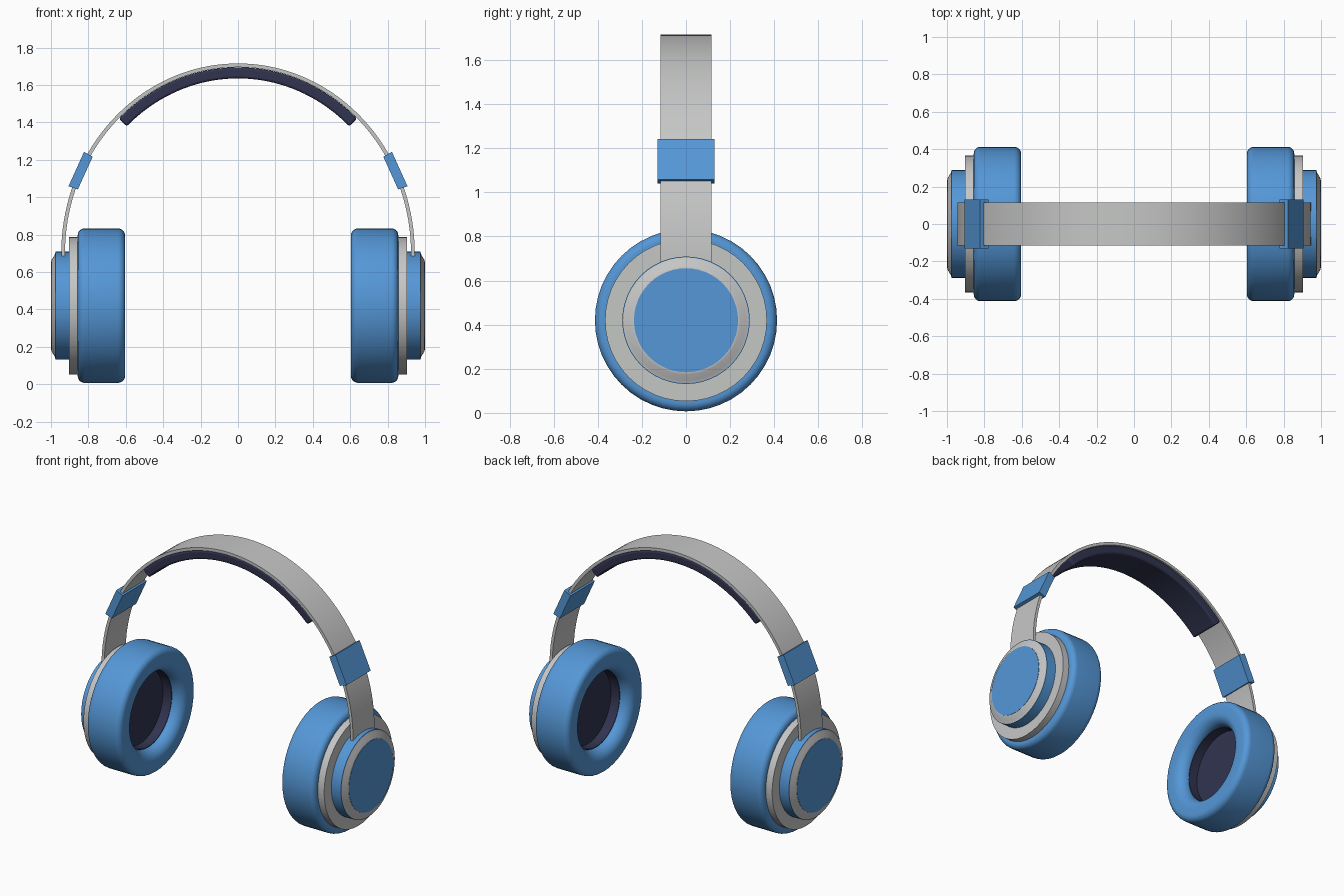
import bpy, bmesh, math

cube = bpy.data.objects.get("Cube")
if cube:
    bpy.data.objects.remove(cube, do_unlink=True)


def material(name, rgb):
    m = bpy.data.materials.new(name)
    m.use_nodes = True
    m.diffuse_color = (*rgb, 1)
    bsdf = next(n for n in m.node_tree.nodes if n.type == 'BSDF_PRINCIPLED')
    bsdf.inputs["Base Color"].default_value = (*rgb, 1)
    return m


BLUE = material("sky blue", (0.09, 0.31, 0.68))
GREY = material("light grey", (0.56, 0.57, 0.56))
DARK = material("dark navy", (0.030, 0.034, 0.078))

CUP_Z = 0.42                           # height of the ear cup axis
ARC_A, ARC_B, ARC_Z = 0.935, 1.005, 0.70   # headband half ellipse


def finish(name, bm, mat, angle=35, bevel=0):
    bmesh.ops.remove_doubles(bm, verts=bm.verts, dist=1e-5)
    bmesh.ops.recalc_face_normals(bm, faces=bm.faces)
    mesh = bpy.data.meshes.new(name)
    bm.to_mesh(mesh)
    bm.free()
    ob = bpy.data.objects.new(name, mesh)
    bpy.context.collection.objects.link(ob)
    mesh.materials.append(mat)
    if bevel:
        mod = ob.modifiers.new("Bevel", 'BEVEL')
        mod.width, mod.segments, mod.limit_method = bevel, 3, 'ANGLE'
        mod.angle_limit = math.radians(50)
    bpy.ops.object.select_all(action='DESELECT')
    ob.select_set(True)
    bpy.context.view_layer.objects.active = ob
    bpy.ops.object.shade_smooth_by_angle(angle=math.radians(angle))
    return ob


def loft(bm, rings, closed):
    """Join rings of points with quads; cap the ends of an open loft."""
    rows = [[bm.verts.new(p) for p in ring] for ring in rings]
    n = len(rows[0])
    for i in range(len(rows) - (0 if closed else 1)):
        a, b = rows[i], rows[(i + 1) % len(rows)]
        for j in range(n):
            k = (j + 1) % n
            bm.faces.new((a[j], a[k], b[k], b[j]))
    if not closed:
        bm.faces.new(rows[0])
        bm.faces.new(rows[-1])


def lathe(name, profile, mat, side, segs=48):
    """Spin a closed (x, radius) profile about the ear cup axis."""
    rings = []
    for i in range(segs):
        t = 2 * math.pi * i / segs
        rings.append([(side * x, r * math.sin(t), CUP_Z + r * math.cos(t))
                      for x, r in profile])
    bm = bmesh.new()
    loft(bm, rings, True)
    bmesh.ops.dissolve_degenerate(bm, dist=1e-5, edges=bm.edges)
    return finish(name, bm, mat)


def disc(x0, x1, r):
    return [(x0, 0), (x0, r), (x1, r), (x1, 0)]


def fillet(cx, cr, rad, a0, a1, n=8):
    return [(cx + rad * math.cos(math.radians(a0 + (a1 - a0) * i / n)),
             cr + rad * math.sin(math.radians(a0 + (a1 - a0) * i / n)))
            for i in range(n + 1)]


def arc_point(t, offset):
    nx, nz = math.cos(t) / ARC_A, math.sin(t) / ARC_B
    l = math.hypot(nx, nz)
    return (ARC_A * math.cos(t) + offset * nx / l,
            ARC_Z + ARC_B * math.sin(t) + offset * nz / l)


def strip(name, t0, t1, n, lo, hi, half_w, mat, bevel=0, tail=None):
    """Sweep a rectangle along the headband arc."""
    sections = [(arc_point(t0 + (t1 - t0) * i / n, lo),
                 arc_point(t0 + (t1 - t0) * i / n, hi)) for i in range(n + 1)]
    if tail:                            # straight ends going down into the cups
        (a, b), (c, d) = sections[0], sections[-1]
        sections.insert(0, ((a[0], tail), (b[0], tail)))
        sections.append(((c[0], tail), (d[0], tail)))
    rings = [[(p[0], -half_w, p[1]), (q[0], -half_w, q[1]),
              (q[0], half_w, q[1]), (p[0], half_w, p[1])] for p, q in sections]
    bm = bmesh.new()
    loft(bm, rings, False)
    return finish(name, bm, mat, bevel=bevel)


# Headband and its padded lining
strip("headband", 0, math.pi, 72, -0.010, 0.010, 0.115, GREY, tail=0.65)
pad_end = math.acos(0.69)
strip("headband_pad", pad_end, math.pi - pad_end, 40, -0.070, -0.011, 0.112,
      DARK, bevel=0.012)

# Ear cushion: rounded ring with a wide soft lip around the ear opening
cushion = (fillet(0.820, 0.376, 0.037, 0, 90) + fillet(0.643, 0.373, 0.040, 90, 180)
           + fillet(0.673, 0.325, 0.070, 180, 270, 10) + [(0.857, 0.255)])
# Dark lining of the ear opening
lining = [(0.675, 0.262), (0.675, 0.251), (0.74, 0.251), (0.74, 0),
          (0.80, 0), (0.80, 0.262)]
# Chamfered outer rim
rim = [(0.975, 0), (0.975, 0.288), (0.980, 0.272), (0.996, 0.246),
       (0.998, 0.236), (0.998, 0)]

for label, side in (("left", 1), ("right", -1)):
    lathe(label + "_cushion", cushion, BLUE, side)
    lathe(label + "_cushion_lining", lining, DARK, side)
    lathe(label + "_backing_ring", disc(0.80, 0.904, 0.367), GREY, side)
    lathe(label + "_housing", disc(0.89, 0.976, 0.289), BLUE, side)
    lathe(label + "_outer_rim", rim, GREY, side)
    lathe(label + "_cap_plate", disc(0.992, 1.0, 0.236), BLUE, side)
    # Size slider clamped around the headband
    a, b = (0.354, 0.552) if side > 0 else (math.pi - 0.552, math.pi - 0.354)
    strip(label + "_slider", a, b, 1, -0.022, 0.031, 0.13, BLUE)
